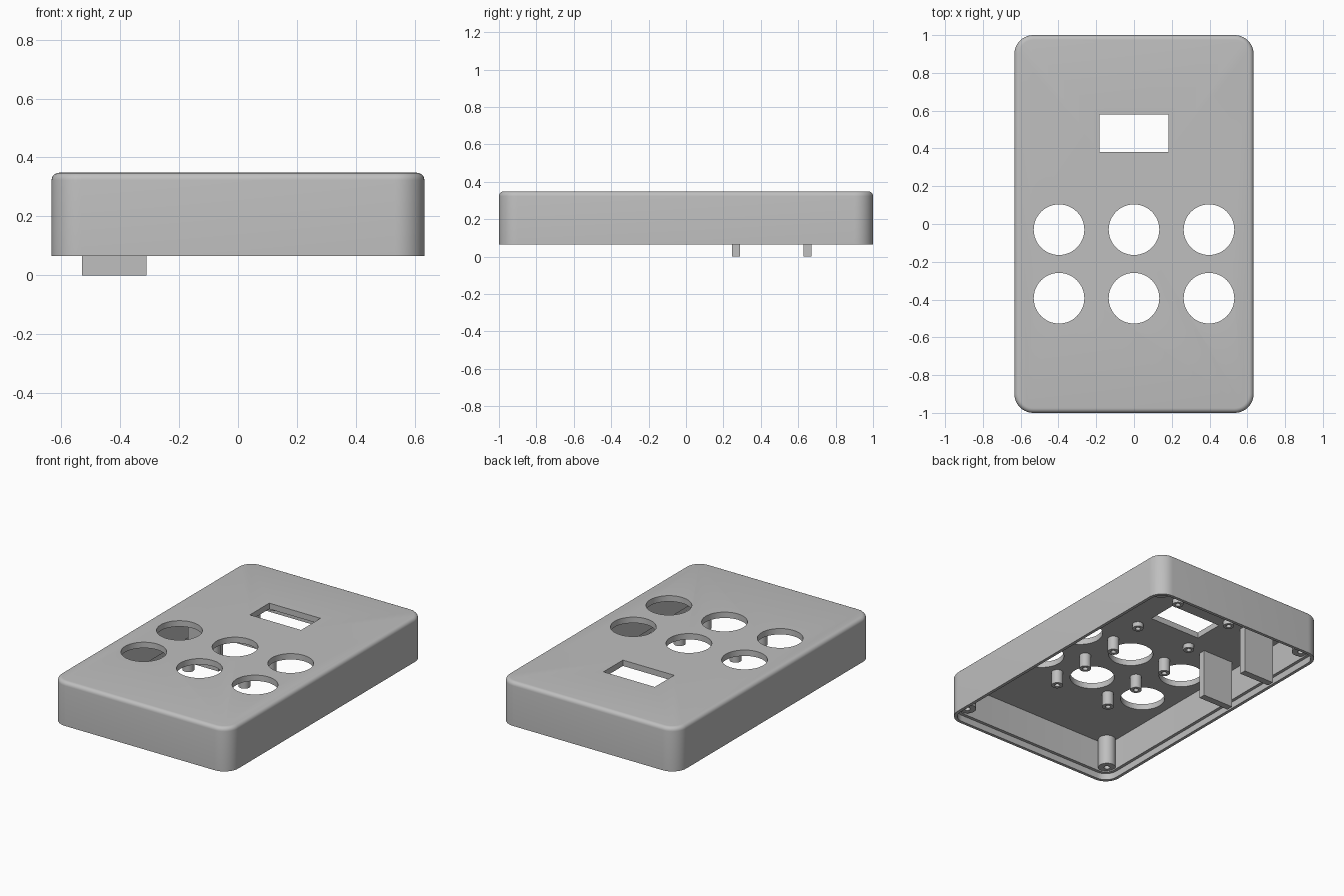
import bpy, bmesh, math

cube = bpy.data.objects.get("Cube")
if cube:
    bpy.data.objects.remove(cube, do_unlink=True)

# Single grey plastic
grey = bpy.data.materials.new("grey_plastic")
grey.use_nodes = True
COLOUR = (0.52, 0.52, 0.52, 1)
grey.diffuse_color = COLOUR
grey.node_tree.nodes["Principled BSDF"].inputs["Base Color"].default_value = COLOUR

HALF_X, HALF_Y, CORNER = 0.633, 1.0, 0.1
BOTTOM, STEP, CEILING, TOP = 0.065, 0.107, 0.31, 0.348
FILLET = 0.025


def skin(name, rings):
    """Join rings of points into a closed solid with a cap at each end."""
    bm = bmesh.new()
    loops = [[bm.verts.new(p) for p in ring] for ring in rings]
    n = len(loops[0])
    for a, b in zip(loops, loops[1:]):
        for i in range(n):
            j = (i + 1) % n
            bm.faces.new((a[i], a[j], b[j], b[i]))
    bm.faces.new(loops[0])
    bm.faces.new(loops[-1])
    bmesh.ops.recalc_face_normals(bm, faces=bm.faces)
    mesh = bpy.data.meshes.new(name)
    bm.to_mesh(mesh)
    bm.free()
    mesh.materials.append(grey)
    obj = bpy.data.objects.new(name, mesh)
    bpy.context.collection.objects.link(obj)
    return obj


def activate(obj):
    bpy.ops.object.select_all(action='DESELECT')
    obj.select_set(True)
    bpy.context.view_layer.objects.active = obj


def smooth(obj):
    activate(obj)
    bpy.ops.object.shade_smooth_by_angle(angle=math.radians(32))


def rounded_rect(inset, z, segments=10):
    r = CORNER - inset
    cx, cy = HALF_X - CORNER, HALF_Y - CORNER
    pts = []
    for k, (sx, sy) in enumerate([(1, 1), (-1, 1), (-1, -1), (1, -1)]):
        for i in range(segments + 1):
            a = math.pi / 2 * (k + i / segments)
            pts.append((sx * cx + r * math.cos(a), sy * cy + r * math.sin(a), z))
    return pts


def circle(x, y, r, z, n):
    return [(x + r * math.cos(2 * math.pi * i / n),
             y + r * math.sin(2 * math.pi * i / n), z) for i in range(n)]


def block(name, x0, x1, y0, y1, z0, z1):
    return skin(name, [[(x0, y0, z), (x1, y0, z), (x1, y1, z), (x0, y1, z)]
                       for z in (z0, z1)])


def post(name, x, y, radius, hole, end):
    """Screw post hanging from the ceiling with a blind hole in its end."""
    top = CEILING + 0.01
    depth = CEILING - 0.005
    obj = skin(name, [circle(x, y, r, z, 24) for r, z in
                      [(radius, top), (radius, end), (hole, end), (hole, depth)]])
    smooth(obj)


# Case shell: ceiling, inner wall, stepped rim, outer wall, rounded top edge
profile = [(0.04, CEILING), (0.04, STEP), (0.02, STEP), (0.02, BOTTOM), (0, BOTTOM)]
for i in range(6):
    t = math.pi / 2 * i / 5
    profile.append((FILLET * (1 - math.cos(t)), TOP - FILLET + FILLET * math.sin(t)))
case = skin("case_shell", [rounded_rect(inset, z) for inset, z in profile])

# Openings: display window and six round button holes
cutters = [block("window_cutter", -0.183, 0.183, 0.382, 0.58, 0.25, 0.4)]
for x in (-0.397, 0, 0.397):
    for y in (-0.03, -0.393):
        cutters.append(skin("button_cutter",
                            [circle(x, y, 0.134, z, 48) for z in (0.25, 0.4)]))
for cutter in cutters:
    cutter.hide_render = True
    activate(case)
    cut = case.modifiers.new("opening", 'BOOLEAN')
    cut.operation = 'DIFFERENCE'
    cut.solver = 'EXACT'
    cut.object = cutter
    bpy.ops.object.modifier_apply(modifier=cut.name)
    bpy.data.objects.remove(cutter, do_unlink=True)
smooth(case)

# Posts, mirrored left and right
for side, s in (("left", 1), ("right", -1)):
    for y in (-0.91, 0.91):
        post("corner_post_" + side, s * 0.55, y, 0.053, 0.018, 0.115)
    for y in (-0.483, -0.22, 0.045):
        post("board_post_" + side, s * 0.2, y, 0.035, 0.016, 0.22)
    for y in (0.275, 0.65):
        post("display_post_" + side, s * 0.2, y, 0.033, 0.016, 0.28)

# Two upright holder plates reaching below the rim
for name, y in (("front", 0.268), ("back", 0.65)):
    block("holder_plate_" + name, -0.53, -0.31, y - 0.022, y + 0.022, 0, CEILING + 0.01)
